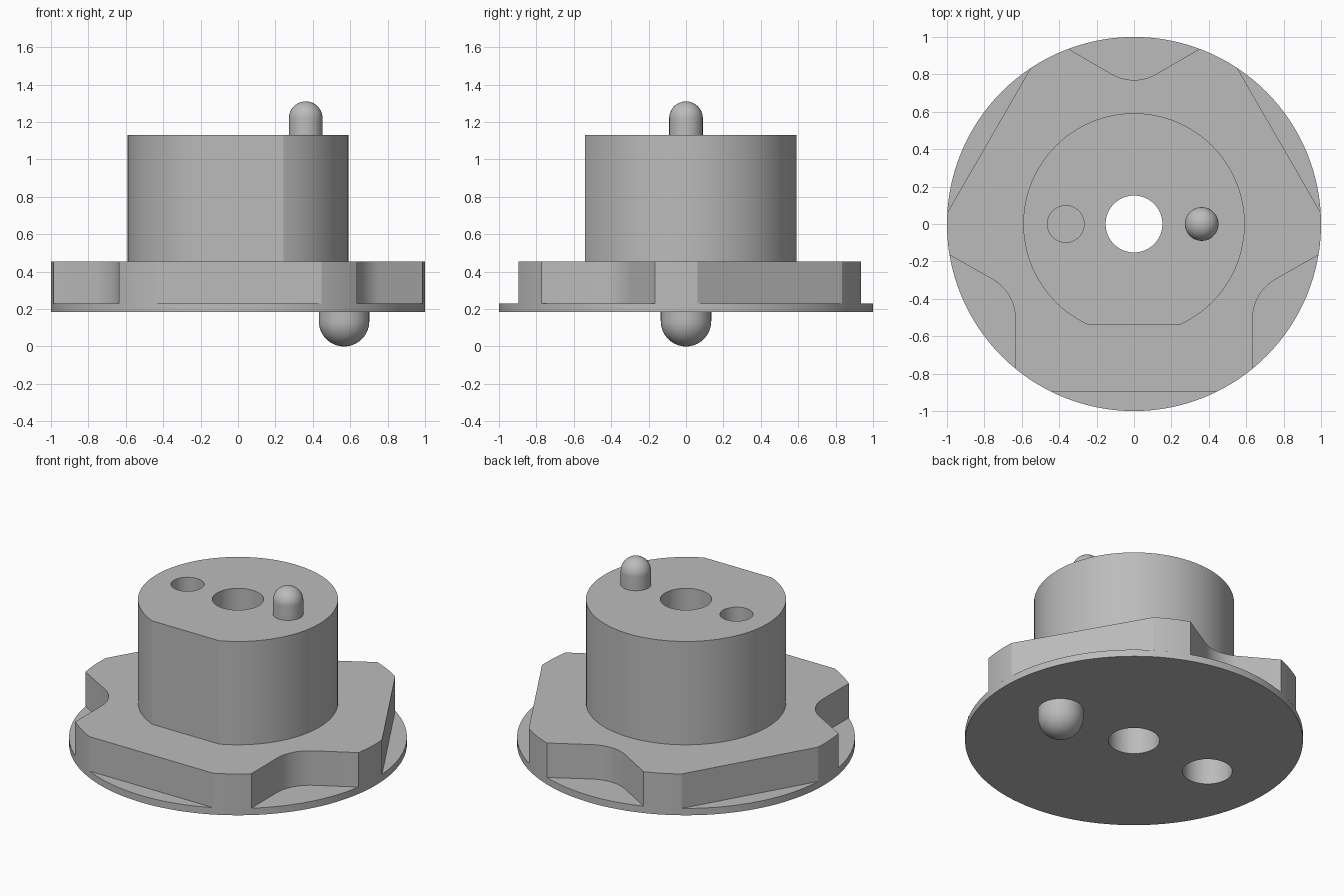
import bpy, bmesh
from math import sin, cos, acos, radians, degrees, pi

if "Cube" in bpy.data.objects:
    bpy.data.objects.remove(bpy.data.objects["Cube"])

# Single plain grey
GREY = (0.5, 0.5, 0.5, 1)
grey = bpy.data.materials.new("plain grey")
grey.use_nodes = True
grey.diffuse_color = GREY
grey.node_tree.nodes["Principled BSDF"].inputs["Base Color"].default_value = GREY

BOTTOM, STEP, SHOULDER, TOP = 0.185, 0.23, 0.455, 1.13


def make_object(name, bm):
    bmesh.ops.recalc_face_normals(bm, faces=bm.faces)
    mesh = bpy.data.meshes.new(name)
    bm.to_mesh(mesh)
    bm.free()
    mesh.materials.append(grey)
    obj = bpy.data.objects.new(name, mesh)
    bpy.context.collection.objects.link(obj)
    return obj


def arc(radius, start, end, steps, cx=0, cy=0):
    angles = [radians(start + (end - start) * i / steps) for i in range(steps + 1)]
    return [(cx + radius * cos(a), cy + radius * sin(a)) for a in angles]


def circle(radius, cx=0, steps=96):
    return arc(radius, 0, 360, steps, cx)[:-1]


def prism(name, outline, z0, z1):
    bm = bmesh.new()
    face = bm.faces.new([bm.verts.new((x, y, z0)) for x, y in outline])
    top = bmesh.ops.extrude_face_region(bm, geom=[face])["geom"]
    bmesh.ops.translate(bm, vec=(0, 0, z1 - z0),
                        verts=[v for v in top if isinstance(v, bmesh.types.BMVert)])
    return make_object(name, bm)


def pin(name, x, radius, z_base, z_dome, direction):
    """Round pin with a hemispherical tip pointing up (1) or down (-1)."""
    bm = bmesh.new()
    profile = [(radius, z_base)]
    profile += [(r, z_dome + direction * h) for r, h in arc(radius, 0, 90, 14)]
    verts = [bm.verts.new((r, 0, z)) for r, z in profile]
    edges = [bm.edges.new(pair) for pair in zip(verts, verts[1:])]
    bmesh.ops.spin(bm, geom=verts + edges, cent=(0, 0, 0), axis=(0, 0, 1),
                   angle=2 * pi, steps=48)
    bmesh.ops.remove_doubles(bm, verts=bm.verts, dist=0.0001)
    bmesh.ops.translate(bm, vec=(x, 0, 0), verts=bm.verts)
    return make_object(name, bm)


def rotated(points, angle):
    c, s = cos(radians(angle)), sin(radians(angle))
    return [(x * c - y * s, x * s + y * c) for x, y in points]


def hub_outline():
    """Disc with three flats alternating with three rounded V notches."""
    flat_half = degrees(acos(0.895))
    notch_half = 20.5
    fillet = 0.24
    sector = arc(1, flat_half, 60 - notch_half, 8)
    notch = [(1.01 - x, y) for x, y in arc(fillet, -30, 30, 16)]
    sector += rotated(notch, 60)
    sector += arc(1, 60 + notch_half, 120 - flat_half, 8)
    return [p for k in range(3) for p in rotated(sector, -90 + 120 * k)]


# Main body: thin flange, notched hub, boss with one flat at the front
flange = prism("base_flange", circle(1, steps=128), BOTTOM, STEP)
hub = prism("notched_hub", hub_outline(), STEP, SHOULDER)
key = degrees(acos(0.54 / 0.592))
boss = prism("keyed_boss", arc(0.592, -90 + key, 270 - key, 96), SHOULDER, TOP)

# Holes: through bore, blind socket on top, blind socket underneath
bore = prism("bore_cutter", circle(0.152), 0, 1.5)
top_socket = prism("top_socket_cutter", circle(0.098, -0.365), TOP - 0.2, 1.5)
low_socket = prism("low_socket_cutter", circle(0.147, -0.567), 0, BOTTOM + 0.2)

for part, cutters in ((flange, (bore, low_socket)), (hub, (bore, low_socket)),
                      (boss, (bore, top_socket))):
    bpy.context.view_layer.objects.active = part
    for cutter in cutters:
        mod = part.modifiers.new("hole", "BOOLEAN")
        mod.operation = "DIFFERENCE"
        mod.solver = "EXACT"
        mod.object = cutter
        bpy.ops.object.modifier_apply(modifier=mod.name)
for cutter in (bore, top_socket, low_socket):
    bpy.data.objects.remove(cutter)

# Locating pins
upper_pin = pin("upper_pin", 0.362, 0.09, TOP, 1.22, 1)
lower_pin = pin("lower_pin", 0.567, 0.135, BOTTOM, 0.135, -1)

# Smooth curved walls, keep edges sharp
bpy.ops.object.select_all(action="DESELECT")
for obj in (flange, hub, boss, upper_pin, lower_pin):
    obj.select_set(True)
bpy.context.view_layer.objects.active = flange
bpy.ops.object.shade_smooth_by_angle(angle=radians(20))
